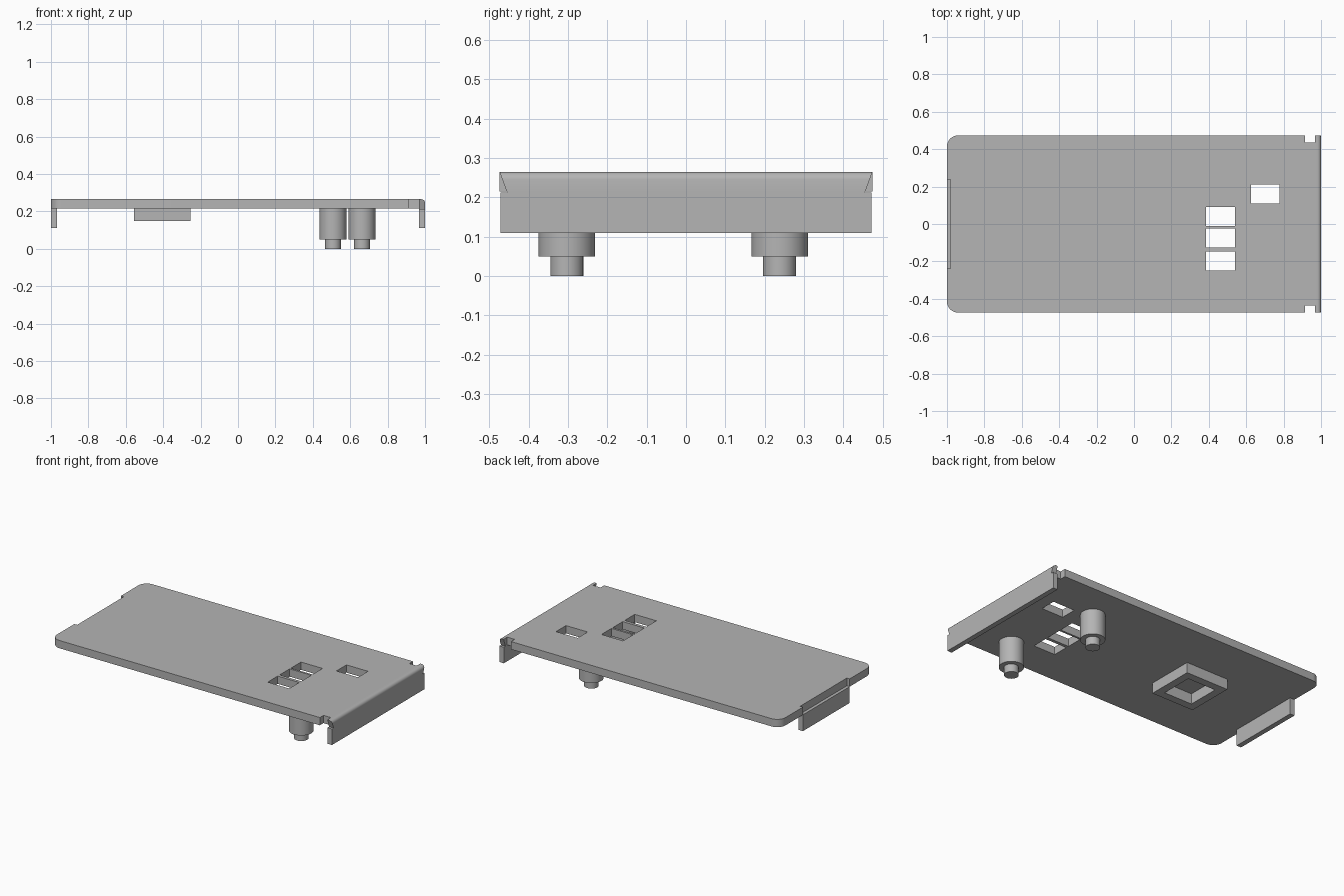
import bpy, bmesh, math
from mathutils import Vector

cube = bpy.data.objects.get("Cube")
if cube:
    bpy.data.objects.remove(cube, do_unlink=True)

grey = bpy.data.materials.new("plain_grey")
grey.use_nodes = True
COLOUR = (0.46, 0.46, 0.46, 1)
grey.diffuse_color = COLOUR
grey.node_tree.nodes["Principled BSDF"].inputs["Base Color"].default_value = COLOUR

UNDER, TOP = 0.215, 0.265      # sheet thickness
LOW = 0.11                     # bottom of the folded flanges


def finish(name, bm):
    bmesh.ops.recalc_face_normals(bm, faces=bm.faces)
    mesh = bpy.data.meshes.new(name)
    bm.to_mesh(mesh)
    bm.free()
    mesh.materials.append(grey)
    obj = bpy.data.objects.new(name, mesh)
    bpy.context.collection.objects.link(obj)
    return obj


def prism(name, points, push):
    """Extrude a closed outline along the vector push."""
    bm = bmesh.new()
    face = bm.faces.new([bm.verts.new(p) for p in points])
    ext = bmesh.ops.extrude_face_region(bm, geom=[face])
    moved = [g for g in ext["geom"] if isinstance(g, bmesh.types.BMVert)]
    bmesh.ops.translate(bm, verts=moved, vec=Vector(push))
    return finish(name, bm)


def box(name, x0, x1, y0, y1, z0, z1):
    pts = [(x0, y0, z0), (x1, y0, z0), (x1, y1, z0), (x0, y1, z0)]
    return prism(name, pts, (0, 0, z1 - z0))


def cut(target, cutters):
    """Subtract the cutters, then discard them."""
    for c in cutters:
        mod = target.modifiers.new("cut", 'BOOLEAN')
        mod.operation, mod.solver, mod.object = 'DIFFERENCE', 'EXACT', c
        c.hide_render = True
    bpy.context.view_layer.update()
    graph = bpy.context.evaluated_depsgraph_get()
    mesh = bpy.data.meshes.new_from_object(target.evaluated_get(graph))
    target.modifiers.clear()
    target.data = mesh
    for c in cutters:
        bpy.data.objects.remove(c, do_unlink=True)


def smooth(obj):
    bpy.ops.object.select_all(action='DESELECT')
    obj.select_set(True)
    bpy.context.view_layer.objects.active = obj
    bpy.ops.object.shade_smooth_by_angle(angle=math.radians(35))


# Main plate: relief notches near the right end, rounded left corners
W, R = 0.474, 0.06
arc = [(-1 + R - R * math.sin(a), W - R + R * math.cos(a))
       for a in (math.radians(11.25 * i) for i in range(9))]
half = [(0.97, 0.437), (0.915, 0.437), (0.915, W)] + arc + [(-1, 0.238), (-0.98, 0.238)]
outline = half + [(x, -y) for x, y in reversed(half)]
plate = prism("main_plate", [(x, y, UNDER) for x, y in outline], (0, 0, TOP - UNDER))

# Rectangular windows through the plate
windows = [(0.462, 0.04), (0.462, -0.075), (0.462, -0.197), (0.702, 0.16)]
cut(plate, [box("window_cutter", x - 0.077, x + 0.077, y - 0.051, y + 0.051, 0.1, 0.4)
            for x, y in windows])
smooth(plate)

# Right flange with slanted nicks at its ends and a rounded fold on top
side = [(W - 0.002, LOW), (W - 0.002, 0.213), (0.455, 0.213), (W, TOP)]
profile = side + [(-y, z) for y, z in reversed(side)]
flange = prism("end_flange", [(0.968, y, z) for y, z in profile], (0.032, 0, 0))
bm = bmesh.new()
bm.from_mesh(flange.data)
fold = [e for e in bm.edges if all(v.co.x > 0.99 and v.co.z > TOP - 0.001 for v in e.verts)]
bmesh.ops.bevel(bm, geom=fold, offset=0.02, segments=5, profile=0.5, affect='EDGES')
bm.to_mesh(flange.data)
bm.free()
smooth(flange)

# Left tab hanging below the plate recess
box("end_tab", -1, -0.968, -0.238, 0.238, LOW, UNDER)

# Hollow square collar on the underside
collar = box("under_collar", -0.555, -0.255, -0.14, 0.17, 0.148, UNDER)
cut(collar, [box("collar_cutter", -0.505, -0.305, -0.09, 0.12, 0.1, 0.3)])

# Stepped standoffs below the plate
for name, x, y in (("front_standoff", 0.663, -0.303), ("back_standoff", 0.508, 0.238)):
    for part, r, z0, z1 in (("body", 0.072, 0.05, UNDER), ("pin", 0.042, 0, 0.05)):
        bpy.ops.mesh.primitive_cylinder_add(vertices=48, radius=r, depth=z1 - z0,
                                            location=(x, y, (z0 + z1) / 2))
        obj = bpy.context.object
        obj.name = name + "_" + part
        obj.data.materials.append(grey)
        smooth(obj)
